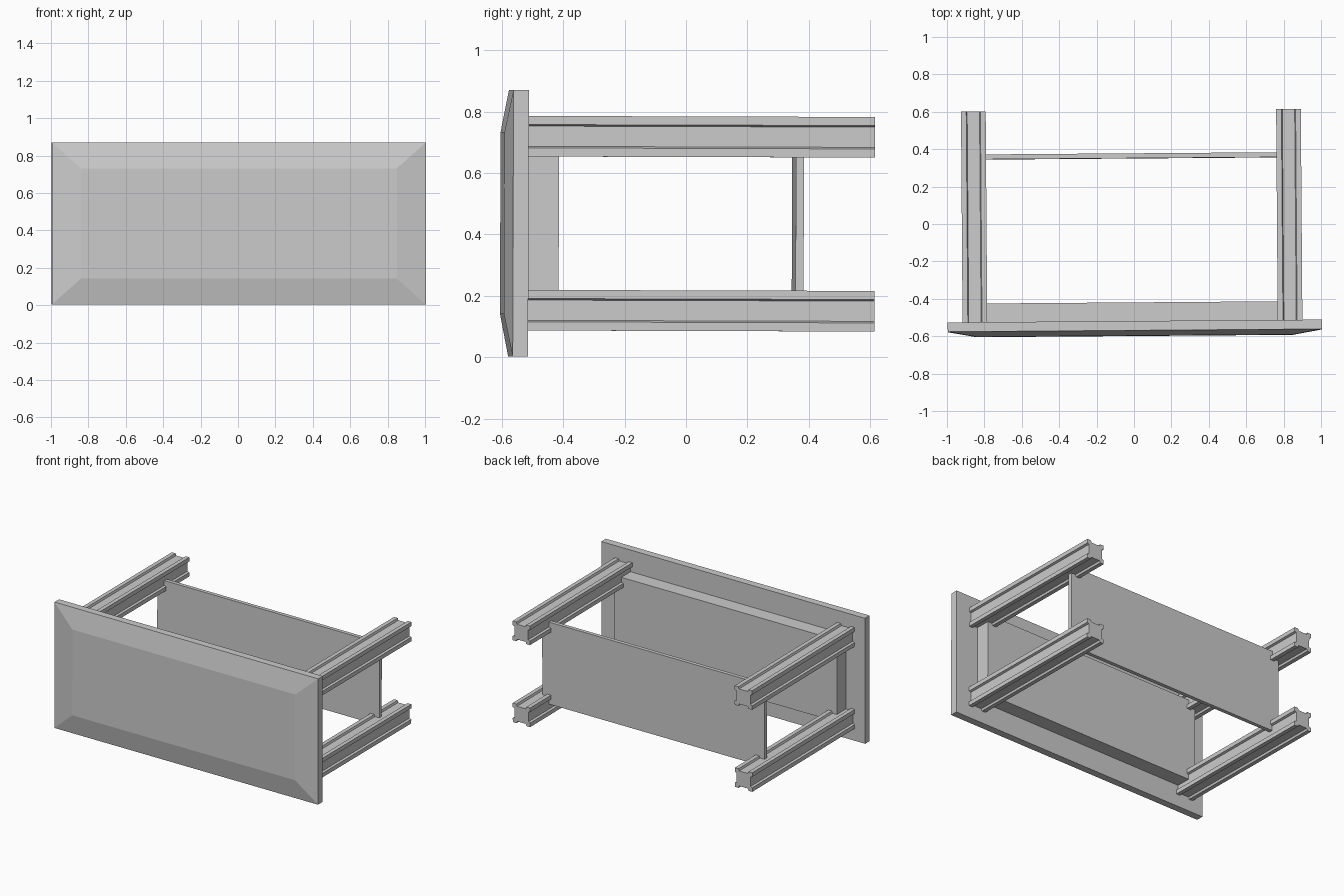
import bpy
import bmesh
from mathutils import Matrix

cube = bpy.data.objects.get("Cube")
if cube:
    bpy.data.objects.remove(cube, do_unlink=True)

grey = bpy.data.materials.new("plain_grey")
grey.use_nodes = True
colour = (0.6, 0.6, 0.6, 1)
grey.diffuse_color = colour
grey.node_tree.nodes["Principled BSDF"].inputs["Base Color"].default_value = colour

# The whole table rests slightly askew
TILT = Matrix.Rotation(0.0075, 4, "Z") @ Matrix.Rotation(-0.003, 4, "X")
MID_Z = 0.435
LEG_X, LEG_Z, SHIFT = 0.8425, 0.283, -0.012


def loft(name, sections):
    """Skin a row of (y, [(x, z), ...]) sections and cap both ends."""
    bm = bmesh.new()
    rings = [[bm.verts.new((x, y, z)) for x, z in pts] for y, pts in sections]
    for a, b in zip(rings, rings[1:]):
        for i in range(len(a)):
            j = (i + 1) % len(a)
            bm.faces.new((a[i], a[j], b[j], b[i]))
    bm.faces.new(rings[0])
    bm.faces.new(rings[-1])
    bmesh.ops.recalc_face_normals(bm, faces=bm.faces)
    bm.transform(Matrix.Translation((0, 0, MID_Z)) @ TILT)
    mesh = bpy.data.meshes.new(name)
    bm.to_mesh(mesh)
    bm.free()
    mesh.materials.append(grey)
    obj = bpy.data.objects.new(name, mesh)
    bpy.context.collection.objects.link(obj)
    return obj


def rect(half_x, half_z, cx=0):
    return [(cx - half_x, -half_z), (cx + half_x, -half_z),
            (cx + half_x, half_z), (cx - half_x, half_z)]


def leg_profile(cx, cz):
    """Square post with a shallow groove along each side."""
    side = [(-0.066, -0.066), (-0.038, -0.066), (-0.033, -0.052),
            (0.033, -0.052), (0.038, -0.066)]
    pts = []
    for _ in range(4):
        pts += side
        side = [(-z, x) for x, z in side]
    return [(cx + x, cz + z) for x, z in pts]


# Table top with a wide bevelled border
outer = rect(1, MID_Z - 0.002)
loft("table_top", [(-0.598, rect(0.845, 0.295)), (-0.57, outer), (-0.52, outer)])

# Apron block under the top and the shelf between the legs
for name, y0, y1 in (("apron", -0.52, -0.42), ("lower_shelf", 0.351, 0.377)):
    board = rect(LEG_X, LEG_Z, SHIFT)
    loft(name, [(y0, board), (y1, board)])

# Four grooved legs
for side, sx in (("left", 1), ("right", -1)):
    for level, sz in (("upper", 1), ("lower", -1)):
        profile = leg_profile(sx * LEG_X + SHIFT, sz * LEG_Z)
        loft(f"{level}_{side}_leg", [(-0.52, profile), (0.607, profile)])
